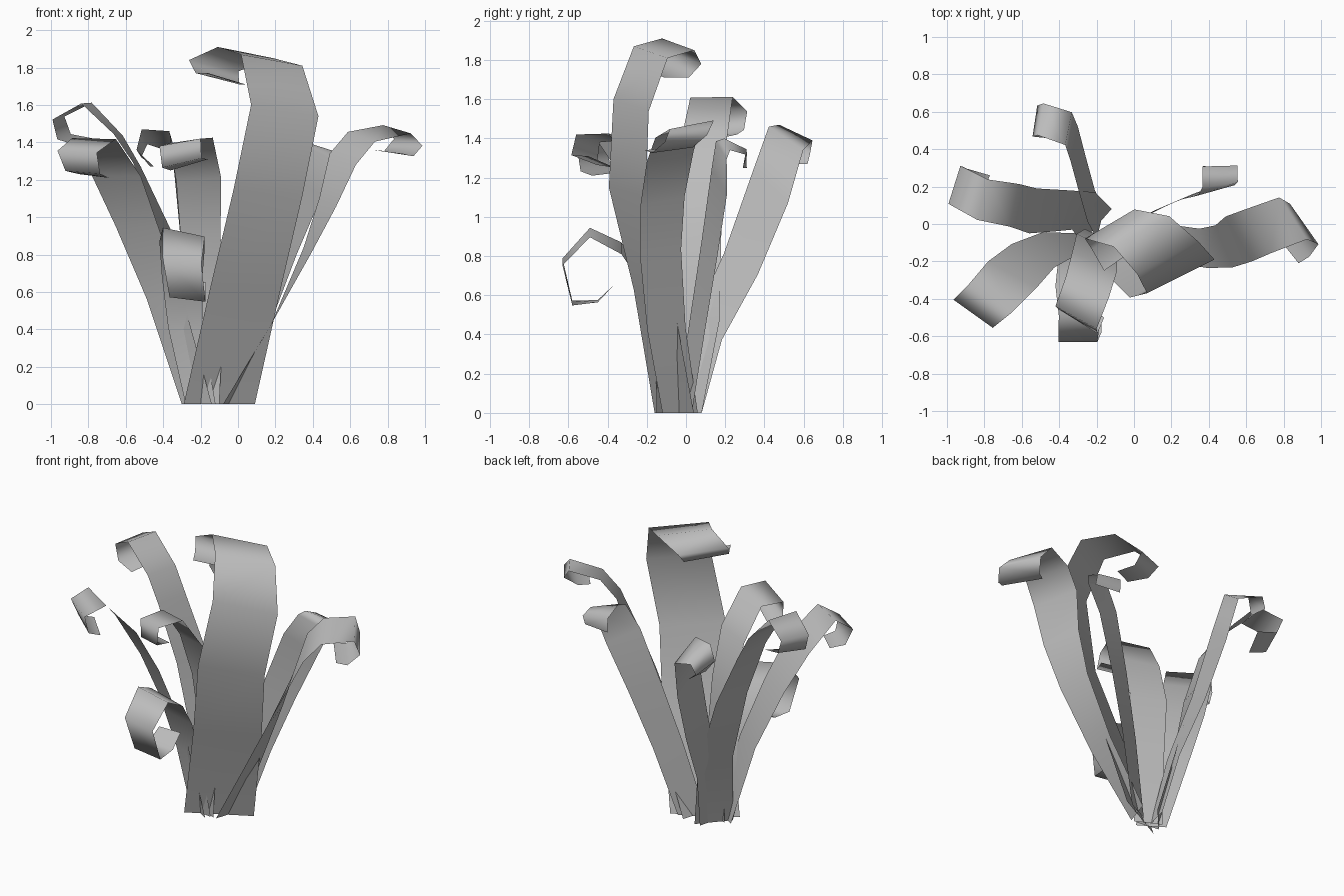
import bpy
from mathutils import Vector

# Remove the default cube
cube = bpy.data.objects.get("Cube")
if cube:
    bpy.data.objects.remove(cube, do_unlink=True)

# Single grey leaf colour
GREY = (0.5, 0.5, 0.5, 1)
leaf_grey = bpy.data.materials.new("leaf_grey")
leaf_grey.use_nodes = True
leaf_grey.diffuse_color = GREY
leaf_grey.node_tree.nodes["Principled BSDF"].inputs["Base Color"].default_value = GREY


def half_width(index, count, base, middle, tip):
    """Blend the half-width vector from base to middle to tip."""
    bend = count // 2 - 1
    if index <= bend:
        return Vector(base).lerp(Vector(middle), index / bend)
    return Vector(middle).lerp(Vector(tip), (index - bend) / (count - 1 - bend))


def blade(name, path, base, middle, tip):
    """Sweep a flat ribbon along a centre path with a turning width vector."""
    verts = []
    for index, point in enumerate(path):
        half = half_width(index, len(path), base, middle, tip)
        verts += [Vector(point) - half, Vector(point) + half]
    faces = [(2 * i, 2 * i + 1, 2 * i + 3, 2 * i + 2) for i in range(len(path) - 1)]
    mesh = bpy.data.meshes.new(name)
    mesh.from_pydata(verts, [], faces)
    mesh.materials.append(leaf_grey)
    for polygon in mesh.polygons:
        polygon.use_smooth = True
    mesh.update()
    leaf = bpy.data.objects.new(name, mesh)
    bpy.context.collection.objects.link(leaf)
    return leaf


# Tallest blade, curling over to the right
blade("tall_center_blade",
      path=[(-.1, -.06, 0), (.04, -.17, .62), (.16, -.3, 1.13),
            (.25, -.28, 1.57), (.18, -.18, 1.84), (.04, -.04, 1.88),
            (-.13, 0, 1.81), (-.11, -.06, 1.74), (-.06, -.18, 1.74)],
      base=(.19, .1, 0), middle=(.18, .09, -.03), tip=(.1, .07, -.03))

# Long blade reaching to the left
blade("left_blade",
      path=[(-.05, -.03, 0), (.18, -.1, .43), (.37, -.13, .82),
            (.48, -.12, 1.08), (.56, -.08, 1.31), (.66, -.04, 1.43),
            (.85, .03, 1.47), (.91, 0, 1.4), (.86, -.07, 1.34), (.8, -.11, 1.35)],
      base=(.03, .09, 0), middle=(-.07, .12, .03), tip=(-.08, .1, .01))

# Two blades leaning to the back
blade("back_left_blade",
      path=[(-.04, -.01, 0), (.09, .06, .46), (.22, .12, .84),
            (.35, .17, 1.18), (.44, .18, 1.34), (.46, .21, 1.37),
            (.46, .31, 1.33), (.46, .3, 1.25)],
      base=(.08, .04, 0), middle=(.1, .04, -.06), tip=(.09, -.01, 0))

blade("back_right_blade",
      path=[(-.18, 0, 0), (-.23, .1, .4), (-.28, .28, .76),
            (-.32, .43, 1.15), (-.35, .51, 1.4), (-.5, .56, 1.43),
            (-.53, .55, 1.34), (-.46, .54, 1.27)],
      base=(.02, .08, 0), middle=(.02, .09, -.08), tip=(.01, .08, 0))

# Two wide blades leaning to the right
blade("right_rear_blade",
      path=[(-.2, -.01, 0), (-.27, .07, .47), (-.39, .07, .92),
            (-.54, .07, 1.28), (-.64, .1, 1.44), (-.81, .13, 1.61),
            (-.96, .21, 1.53), (-.93, .2, 1.43), (-.81, .17, 1.4)],
      base=(.08, .09, 0), middle=(.02, .12, -.01), tip=(.04, .09, .02))

blade("right_front_blade",
      path=[(-.22, -.1, 0), (-.39, -.1, .56), (-.54, -.17, .95),
            (-.65, -.27, 1.22), (-.77, -.4, 1.42), (-.86, -.48, 1.35),
            (-.83, -.46, 1.24), (-.77, -.4, 1.22)],
      base=(.08, -.05, 0), middle=(.13, -.07, 0), tip=(.08, -.08, -.01))

# Short blade with a large low curl at the front
blade("low_front_blade",
      path=[(-.2, -.11, 0), (-.28, -.13, .4), (-.3, -.21, .66),
            (-.3, -.33, .84), (-.29, -.49, .92), (-.3, -.63, .77),
            (-.27, -.58, .56), (-.26, -.45, .57), (-.25, -.37, .65)],
      base=(.08, -.01, 0), middle=(.12, 0, -.03), tip=(.08, 0, 0))

# Middle blade with a small forward curl
blade("middle_front_blade",
      path=[(-.18, -.08, 0), (-.17, -.07, .5), (-.2, -.1, .9),
            (-.21, -.2, 1.2), (-.25, -.34, 1.41), (-.31, -.5, 1.4),
            (-.3, -.52, 1.29), (-.26, -.43, 1.28)],
      base=(.08, -.04, 0), middle=(.12, -.05, .01), tip=(.1, -.07, .03))
